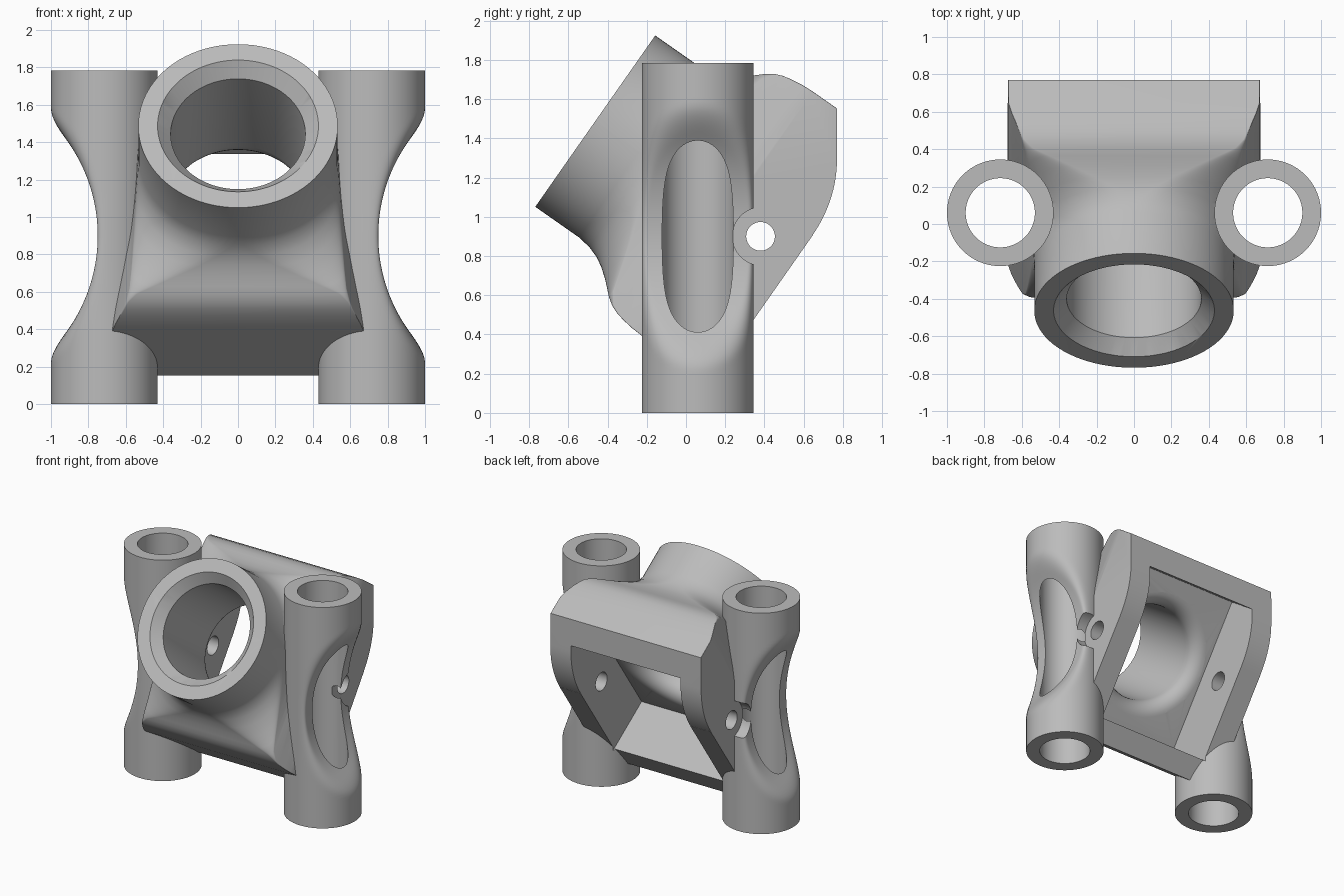
import bpy, bmesh
from math import sin, cos, pi, sqrt, radians
from mathutils import Matrix

cube = bpy.data.objects.get("Cube")
if cube:
    bpy.data.objects.remove(cube, do_unlink=True)

# Tilted frame of the socket: local (x, u, a) with a along the socket axis
TILT = Matrix.Rotation(radians(55), 4, 'X')
MID = 0.953          # u of the socket axis
SEG = 96

grey = bpy.data.materials.new("plain_grey")
grey.use_nodes = True
grey.diffuse_color = (0.5, 0.5, 0.5, 1)
grey.node_tree.nodes["Principled BSDF"].inputs["Base Color"].default_value = (0.5, 0.5, 0.5, 1)


def loft(name, rings, matrix=None):
    """Closed solid skinned through rings of equal length."""
    bm = bmesh.new()
    rows = [[bm.verts.new(p) for p in ring] for ring in rings]
    n = len(rows[0])
    for lo, hi in zip(rows, rows[1:]):
        for i in range(n):
            j = (i + 1) % n
            bm.faces.new((lo[i], lo[j], hi[j], hi[i]))
    bm.faces.new(rows[0][::-1])
    bm.faces.new(rows[-1])
    bmesh.ops.recalc_face_normals(bm, faces=bm.faces)
    if matrix:
        bm.transform(matrix)
    mesh = bpy.data.meshes.new(name)
    bm.to_mesh(mesh)
    bm.free()
    mesh.materials.append(grey)
    obj = bpy.data.objects.new(name, mesh)
    bpy.context.collection.objects.link(obj)
    return obj


def circle(cx, cy, r, h):
    return [(cx + r * cos(2 * pi * i / SEG), cy + r * sin(2 * pi * i / SEG), h) for i in range(SEG)]


def rounded_rect(hx, hu, r, a, steps=20):
    pts = []
    for k, (sx, su) in enumerate(((1, 1), (-1, 1), (-1, -1), (1, -1))):
        for i in range(steps + 1):
            t = (k + i / steps) * pi / 2
            pts.append((sx * (hx - r) + r * cos(t), MID + su * (hu - r) + r * sin(t), a))
    return pts


def x_cylinder(name, y, z, r, x0, x1):
    return loft(name, [[(x, y + p, z + q) for p, q, _ in circle(0, 0, r, 0)] for x in (x0, x1)])


def combine(target, tool, operation):
    """Apply a boolean and discard the tool."""
    tool.hide_render = True
    mod = target.modifiers.new("cut", 'BOOLEAN')
    mod.operation = operation
    mod.solver = 'EXACT'
    mod.object = tool
    bpy.context.view_layer.objects.active = target
    bpy.ops.object.modifier_apply(modifier=mod.name)
    bpy.data.objects.remove(tool, do_unlink=True)


# Housing: square frame blending into the round socket
levels = [(-0.01, 0.675, 0.76, 0.003), (0.41, 0.672, 0.76, 0.003),
          (0.47, 0.655, 0.757, 0.003), (0.53, 0.632, 0.749, 0.004),
          (0.58, 0.612, 0.738, 0.006), (0.62, 0.597, 0.722, 0.01),
          (0.66, 0.58, 0.695, 0.04), (0.69, 0.57, 0.667, 0.12),
          (0.73, 0.56, 0.63, 0.23), (0.78, 0.55, 0.592, 0.35),
          (0.83, 0.543, 0.563, 0.44), (0.89, 0.537, 0.543, 0.505),
          (0.96, 0.533, 0.533, 0.53), (1.232, 0.533, 0.533, 0.53)]
housing = loft("socket_housing", [rounded_rect(hx, hu, r, a) for a, hx, hu, r in levels], TILT)

# Rear trim: curved back running into a vertical face
curve = []
for i in range(17):
    t = i / 16
    b0, b1, b2 = (1 - t) ** 2, 2 * t * (1 - t), t * t
    curve.append((b0 * 0.645 + b1 * 0.77 + b2 * 0.77, b0 * 0.906 + b1 * 1.086 + b2 * 1.3))
outline = curve + [(0.77, 2.2), (1.6, 2.2), (1.6, 0.906)]
combine(housing, loft("rear_trim", [[(x, y, z) for y, z in outline] for x in (-1, 1)]), 'DIFFERENCE')

# Side tubes with a smooth concave waist on the outer side
TX, TY, TOP = 0.715, 0.06, 1.785


def waist(x, z):
    w = 1.62 - sqrt(max(0.0, 0.87 ** 2 - (z - 0.9) ** 2))
    k = 0.08
    h = max(k - abs(x - w), 0) / k
    return min(x, w) - h * h * k / 4


for side, label in ((1, "left"), (-1, "right")):
    rows = 72
    rings = []
    for j in range(rows + 1):
        z = TOP * j / rows
        rings.append([(side * waist(x, z), y, z) for x, y, _ in circle(TX, TY, 0.285, 0)])
    tube = loft(label + "_tube", rings)
    # Clearance notch beside the pin hole
    combine(tube, x_cylinder("notch", 0.385, 0.9, 0.148, side * 0.55, side * 1.2), 'DIFFERENCE')
    combine(housing, tube, 'UNION')

# Rear cavity
combine(housing, loft("cavity", [[(sx * 0.49, MID + su * 0.585, a) for sx, su in
                                  ((1, 1), (-1, 1), (-1, -1), (1, -1))] for a in (-0.25, 0.42)], TILT), 'DIFFERENCE')

# Socket bore: flared inside, chamfered at the front
profile = [(0.3, 0.47), (0.42, 0.47)]
profile += [(0.53 - 0.11 * cos(t), 0.47 - 0.11 * sin(t)) for t in [i * pi / 16 for i in range(1, 9)]]
profile += [(1.157, 0.36), (1.232, 0.43), (1.3, 0.4935)]
combine(housing, loft("socket_bore", [circle(0, MID, r, a) for a, r in profile], TILT), 'DIFFERENCE')

# Tube bores and the cross pin hole
for side in (1, -1):
    combine(housing, loft("tube_bore", [circle(side * TX, TY, 0.185, z) for z in (-0.2, 2.0)]), 'DIFFERENCE')
combine(housing, x_cylinder("pin_hole", 0.38, 0.9, 0.073, -1.2, 1.2), 'DIFFERENCE')

# Shading
for o in bpy.context.selected_objects:
    o.select_set(False)
housing.select_set(True)
bpy.context.view_layer.objects.active = housing
bpy.ops.object.shade_smooth_by_angle(angle=radians(30))
